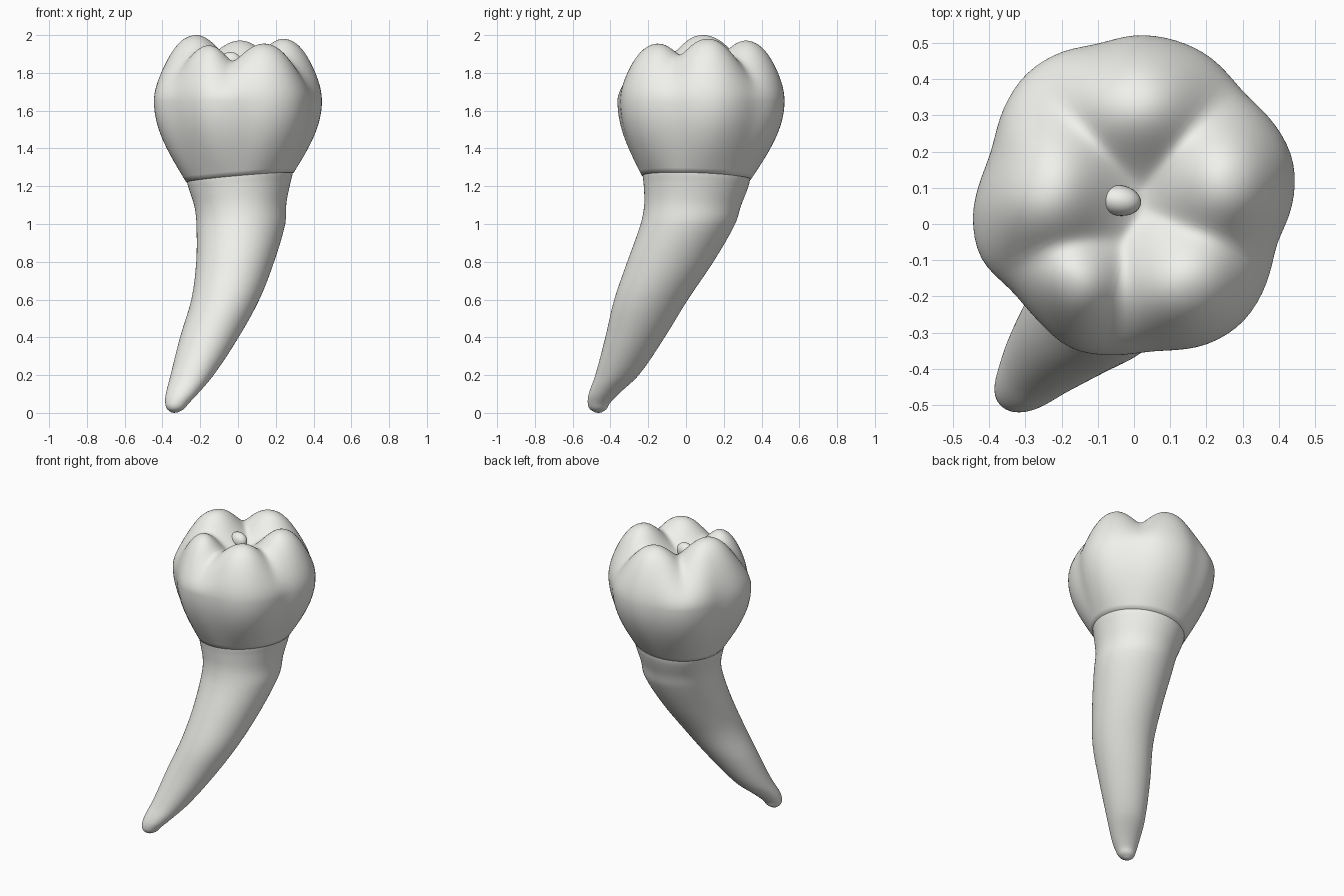
import bpy, math

if "Cube" in bpy.data.objects:
    bpy.data.objects.remove(bpy.data.objects["Cube"])

N = 96
ANG = [2 * math.pi * i / N for i in range(N)]

# Pale enamel colour shared by all parts
enamel = bpy.data.materials.new("enamel")
enamel.diffuse_color = (0.87, 0.87, 0.84, 1)
enamel.use_nodes = True
enamel.node_tree.nodes["Principled BSDF"].inputs["Base Color"].default_value = enamel.diffuse_color


def loft(name, rings, bottom, top):
    """Skin a stack of N-point rings, closed by one point at each end."""
    verts = [bottom] + [p for r in rings for p in r] + [top]
    last = len(verts) - 1
    faces = []
    for i in range(N):
        j = (i + 1) % N
        faces.append((0, 1 + j, 1 + i))
        for k in range(len(rings) - 1):
            a, b = 1 + k * N, 1 + (k + 1) * N
            faces.append((a + i, a + j, b + j, b + i))
        a = 1 + (len(rings) - 1) * N
        faces.append((a + i, a + j, last))
    mesh = bpy.data.meshes.new(name)
    mesh.from_pydata(verts, [], faces)
    mesh.polygons.foreach_set("use_smooth", [True] * len(mesh.polygons))
    mesh.materials.append(enamel)
    obj = bpy.data.objects.new(name, mesh)
    bpy.context.collection.objects.link(obj)


def smooth_rows(rows, steps):
    """Cubic interpolation of (z, values...) rows along z."""
    def slope(k):
        a, b = rows[max(k - 1, 0)], rows[min(k + 1, len(rows) - 1)]
        return [(v - u) / (b[0] - a[0]) for u, v in zip(a, b)]
    out = []
    for k in range(len(rows) - 1):
        p, q, dz = rows[k], rows[k + 1], rows[k + 1][0] - rows[k][0]
        for s in range(steps):
            t = s / steps
            h = (1 + 2 * t) * (1 - t) ** 2, t * (1 - t) ** 2 * dz, t * t * (3 - 2 * t), t * t * (t - 1) * dz
            out.append([h[0] * a + h[1] * m + h[2] * b + h[3] * n
                        for a, m, b, n in zip(p, slope(k), q, slope(k + 1))])
    return out + [rows[-1]]


def neck_tilt(a):
    return 0.025 * math.cos(a) - 0.01 * math.sin(a)


# Root: height, centre x, centre y, radius x, radius y
root_rows = [
    (0.003, -0.336, -0.464, 0.018, 0.018), (0.02, -0.331, -0.465, 0.044, 0.044),
    (0.05, -0.323, -0.462, 0.062, 0.058), (0.1, -0.298, -0.436, 0.084, 0.079),
    (0.2, -0.243, -0.365, 0.114, 0.115), (0.4, -0.152, -0.27, 0.155, 0.157),
    (0.6, -0.067, -0.185, 0.18, 0.195), (0.8, -0.015, -0.083, 0.206, 0.228),
    (1.0, 0.015, 0.01, 0.235, 0.25), (1.1, 0.013, 0.035, 0.243, 0.256),
    (1.2, 0.01, 0.052, 0.268, 0.276), (1.25, 0.01, 0.055, 0.28, 0.284),
    (1.3, 0.01, 0.055, 0.275, 0.28),
]
rings = []
for z, cx, cy, rx, ry in smooth_rows(root_rows, 4):
    f = max(0, (z - 1.0) / 0.25)
    rings.append([(cx + rx * math.cos(a), cy + ry * math.sin(a), z + f * neck_tilt(a)) for a in ANG])
loft("root", rings, (-0.338, -0.463, 0), (0.01, 0.055, 1.32))

# Crown outline at its widest, seen from above
CX, CY = 0.0, 0.08
outline = [(.445, .1), (.44, .18), (.40, .26), (.3, .36), (.2, .47), (.1, .512), (0, .523),
           (-.1, .493), (-.2, .477), (-.3, .415), (-.36, .32), (-.39, .2), (-.42, .13),
           (-.447, .03), (-.425, -.1), (-.335, -.18), (-.26, -.27), (-.18, -.345), (-.07, -.363),
           (.05, -.347), (.2, -.335), (.3, -.275), (.36, -.18), (.39, -.05), (.425, .01)]
polar = sorted((math.atan2(y - CY, x - CX) % (2 * math.pi), math.hypot(x - CX, y - CY))
               for x, y in outline)
polar = [(polar[-1][0] - 2 * math.pi, polar[-1][1])] + polar + [(polar[0][0] + 2 * math.pi, polar[0][1])]


def radius(a):
    for (a0, r0), (a1, r1) in zip(polar, polar[1:]):
        if a0 <= a <= a1:
            return r0 + (r1 - r0) * (a - a0) / (a1 - a0)


R = [radius(a) for a in ANG]
for _ in range(3):
    R = [(R[i - 1] + 2 * R[i] + R[(i + 1) % N]) / 4 for i in range(N)]

# Cusps: x, y, peak height, spread; the last two are small inner ridges
EQ, FLOOR = 1.65, 1.79
cusps = [(-0.26, 0.1, 2.0, 0.15), (-0.18, -0.17, 1.94, 0.11), (0.16, -0.19, 1.95, 0.14),
         (0.28, 0.12, 1.98, 0.14), (0.01, 0.36, 1.97, 0.145),
         (0.08, -0.05, 1.85, 0.06), (0.0, 0.22, 1.84, 0.05)]


def dome(rho):
    return math.sqrt(max(0, 1 - rho ** 4))


peaks = []
for x, y, z, s in cusps:
    a = math.atan2(y - CY, x - CX) % (2 * math.pi)
    rho = math.hypot(x - CX, y - CY) / radius(a)
    peaks.append((x, y, EQ + (z - EQ) / dome(rho) - FLOOR, s))


def biting_height(x, y):
    g = [h * math.exp(-(((x - px) ** 2 + (y - py) ** 2) / (2 * s * s)) ** 1.2) for px, py, h, s in peaks]
    return FLOOR + sum(v ** 5 for v in g) ** (1 / 5)


# Crown: bulging sides, then domed biting surface
rings = []
for k in range(17):
    t = k / 16
    w = math.sin(t * math.pi / 2)
    ring = []
    for a, r in zip(ANG, R):
        nx, ny = 0.01 + 0.285 * math.cos(a), 0.055 + 0.289 * math.sin(a)
        ox, oy = CX + r * math.cos(a), CY + r * math.sin(a)
        z0 = 1.247 + neck_tilt(a)
        ring.append((nx + (ox - nx) * w, ny + (oy - ny) * w, z0 + (EQ - z0) * t))
    rings.append(ring)
upper = []
for k in range(1, 48):
    rho = math.cos(k / 48 * math.pi / 2)
    ring = []
    for a, r in zip(ANG, R):
        x, y = CX + rho * r * math.cos(a), CY + rho * r * math.sin(a)
        ring.append((x, y, EQ + (biting_height(x, y) - EQ) * dome(rho)))
    upper.append(ring)
top = max(p[2] for r in upper for p in r)
fit = (2.0 - EQ) / (top - EQ)
rings += [[(x, y, EQ + (z - EQ) * fit) for x, y, z in r] for r in upper]
loft("crown", rings, (0.01, 0.055, 1.25), (CX, CY, EQ + (biting_height(CX, CY) - EQ) * fit))

# Small bead in the central pit
bpy.ops.mesh.primitive_uv_sphere_add(segments=32, ring_count=16, location=(-0.04, 0.065, 1.86))
bead = bpy.context.object
bead.name = "pit_bead"
bead.scale = (0.06, 0.042, 0.05)
bead.rotation_euler = (0, 0, -0.15)
bead.data.materials.append(enamel)
bpy.ops.object.shade_smooth()
